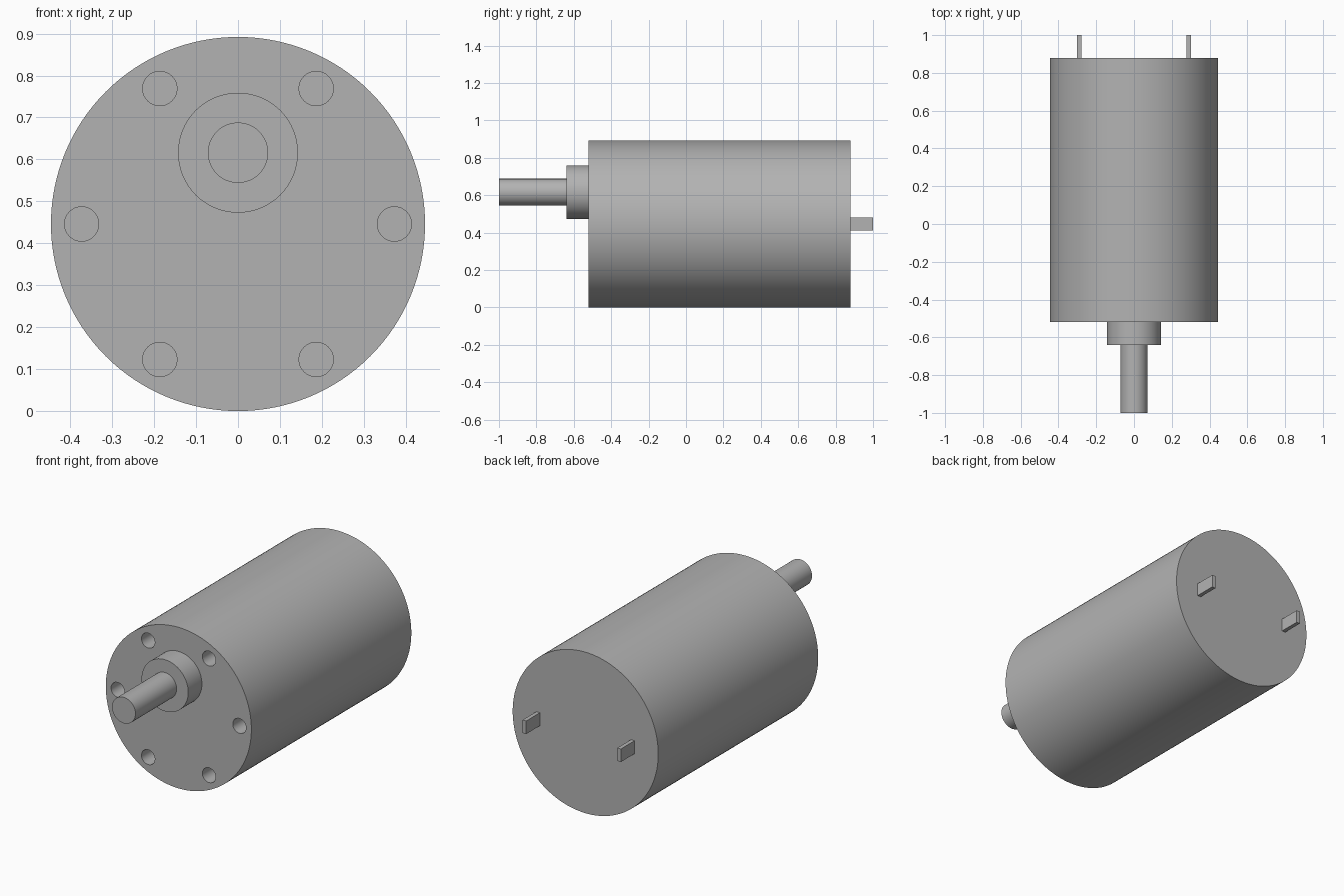
import bpy
import math

if "Cube" in bpy.data.objects:
    bpy.data.objects.remove(bpy.data.objects["Cube"], do_unlink=True)

BODY_R, BODY_Z = 0.446, 0.446
FRONT, BACK = -0.52, 0.88
SHAFT_Z = 0.616

steel = bpy.data.materials.new("grey metal")
steel.use_nodes = True
grey = (0.45, 0.45, 0.45, 1)
steel.diffuse_color = grey
steel.node_tree.nodes["Principled BSDF"].inputs["Base Color"].default_value = grey


def cylinder(name, radius, y0, y1, x, z, sides):
    """Cylinder lying along y, from y0 to y1."""
    bpy.ops.mesh.primitive_cylinder_add(
        vertices=sides, radius=radius, depth=y1 - y0,
        location=(x, (y0 + y1) / 2, z), rotation=(math.pi / 2, 0, 0))
    obj = bpy.context.object
    obj.name = name
    obj.data.materials.append(steel)
    bpy.ops.object.shade_smooth_by_angle(angle=math.radians(30))
    return obj


# Motor can
body = cylinder("motor_body", BODY_R, FRONT, BACK, 0, BODY_Z, 128)

# Ring of six blind mounting holes in the front face
cutters = []
for i in range(6):
    a = i * math.pi / 3
    cutter = cylinder("hole_cutter", 0.041, FRONT - 0.05, FRONT + 0.12,
                      0.373 * math.cos(a), BODY_Z + 0.373 * math.sin(a), 32)
    cutter.hide_render = True
    cutters.append(cutter)
    cut = body.modifiers.new("mounting_hole", "BOOLEAN")
    cut.operation = "DIFFERENCE"
    cut.solver = "EXACT"
    cut.object = cutter

bpy.ops.object.select_all(action="DESELECT")
body.select_set(True)
bpy.context.view_layer.objects.active = body
for name in [m.name for m in body.modifiers if m.type == "BOOLEAN"]:
    bpy.ops.object.modifier_apply(modifier=name)
for cutter in cutters:
    bpy.data.objects.remove(cutter, do_unlink=True)
bpy.ops.object.shade_smooth_by_angle(angle=math.radians(30))

# Off-centre bearing boss and output shaft
cylinder("bearing_boss", 0.143, -0.64, FRONT, 0, SHAFT_Z, 64)
cylinder("output_shaft", 0.072, -1.0, -0.64, 0, SHAFT_Z, 48)

# Flat electrical terminals on the back
for side, label in ((1, "left"), (-1, "right")):
    bpy.ops.mesh.primitive_cube_add(size=1, location=(side * 0.29, (BACK + 1) / 2, BODY_Z))
    tab = bpy.context.object
    tab.name = label + "_terminal"
    tab.scale = (0.022, 1 - BACK, 0.072)
    tab.data.materials.append(steel)
    bpy.ops.object.transform_apply(location=False, rotation=False, scale=True)
